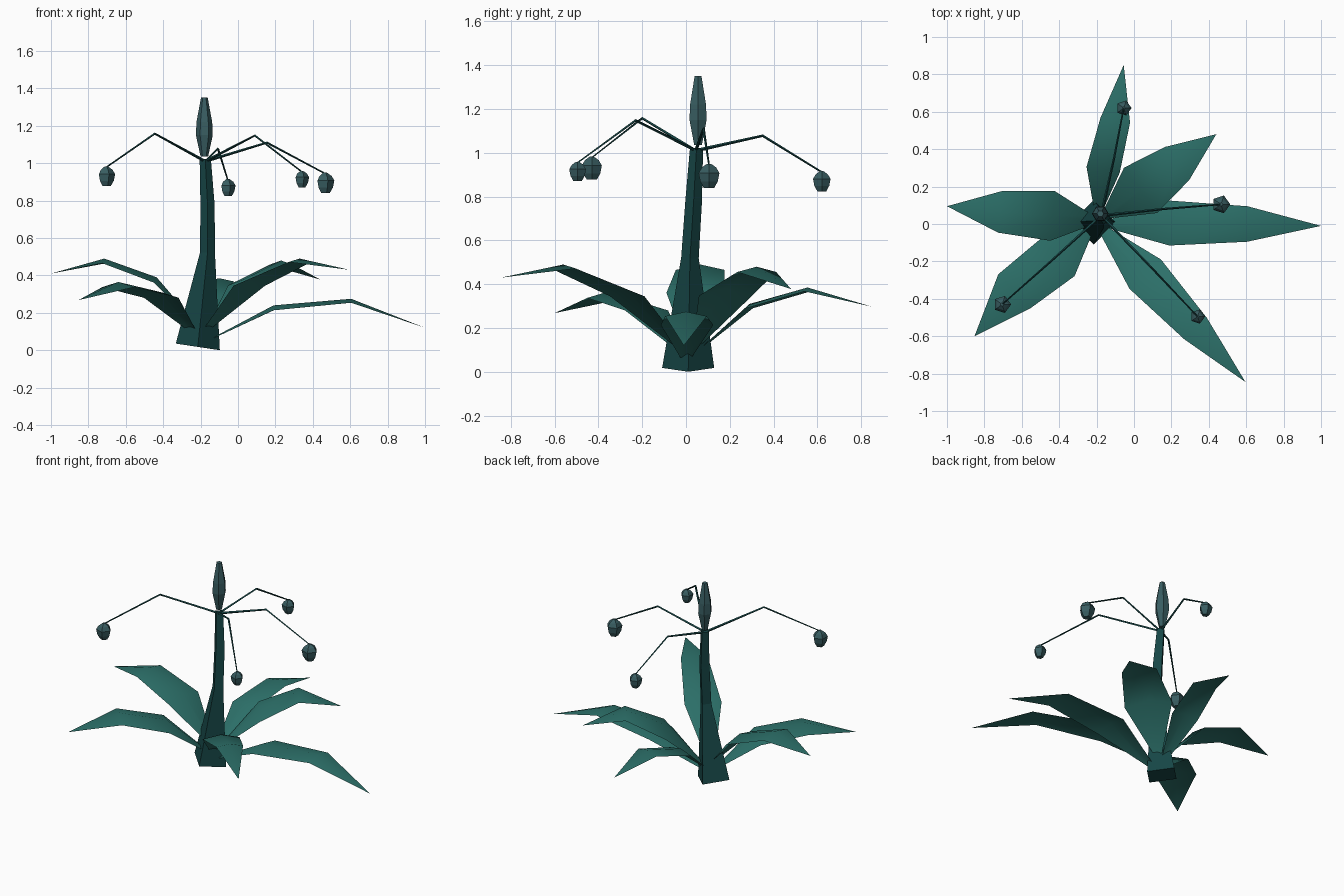
import bpy, bmesh, math
from mathutils import Vector

if "Cube" in bpy.data.objects:
    bpy.data.objects.remove(bpy.data.objects["Cube"])


def material(name, rgb):
    m = bpy.data.materials.new(name)
    m.diffuse_color = (*rgb, 1)
    m.use_nodes = True
    m.node_tree.nodes["Principled BSDF"].inputs["Base Color"].default_value = m.diffuse_color
    return m


LEAF = material("leaf_green", (0.025, 0.16, 0.14))
STEM = material("stem_green", (0.008, 0.06, 0.06))
BUD = material("bud_grey_green", (0.04, 0.11, 0.12))


def finish(bm, name, mat, smooth=False):
    me = bpy.data.meshes.new(name)
    bm.to_mesh(me)
    bm.free()
    me.materials.append(mat)
    for p in me.polygons:
        p.use_smooth = smooth
    ob = bpy.data.objects.new(name, me)
    bpy.context.collection.objects.link(ob)
    return ob


def loft(name, path, radii, sides, mat, first=None, smooth=False):
    """Closed tube of polygon rings along a path."""
    pts = [Vector(p) for p in path]
    span = (pts[-1] - pts[0]).normalized()
    ref = Vector((0, 1, 0)) if abs(span.y) < 0.8 else Vector((1, 0, 0))
    bm = bmesh.new()
    rings = []
    for i, (p, r) in enumerate(zip(pts, radii)):
        t = (pts[min(i + 1, len(pts) - 1)] - pts[max(i - 1, 0)]).normalized()
        if i == 0 and first:
            t = Vector(first).normalized()
        u = ref.cross(t).normalized()
        v = t.cross(u)
        ring = []
        for k in range(sides):
            a = math.tau * k / sides
            ring.append(bm.verts.new(p + r * (math.cos(a) * u + math.sin(a) * v)))
        rings.append(ring)
    for a, b in zip(rings, rings[1:]):
        for k in range(sides):
            n = (k + 1) % sides
            bm.faces.new((a[k], a[n], b[n], b[k]))
    bm.faces.new(rings[0][::-1])
    bm.faces.new(rings[-1])
    bmesh.ops.recalc_face_normals(bm, faces=bm.faces)
    return finish(bm, name, mat, smooth)


def leaf(name, base, inner, outer, tip, w1, w2):
    """Arched leaf folded along a raised midrib, ending in a point."""
    mids = [Vector(p) for p in (base, inner, outer)]
    tip = Vector(tip)
    d = (tip - mids[0])
    side = Vector((-d.y, d.x, 0)).normalized()
    bm = bmesh.new()
    rows = []
    for m, w in zip(mids, (0.025, w1, w2)):
        drop = Vector((0, 0, -0.22 * w))
        rows.append([bm.verts.new(m - side * w + drop), bm.verts.new(m),
                     bm.verts.new(m + side * w + drop)])
    end = bm.verts.new(tip)
    for a, b in zip(rows, rows[1:]):
        for k in range(2):
            bm.faces.new((a[k], b[k], b[k + 1], a[k + 1]))
    for k in range(2):
        bm.faces.new((rows[-1][k], end, rows[-1][k + 1]))
    return finish(bm, name, LEAF, True)


# Stem: four sided, leaning, with a slanted foot
loft("stem", [(-0.215, 0.01, 0.018), (-0.163, 0.018, 0.52),
              (-0.163, 0.035, 0.78), (-0.175, 0.048, 1.02)],
     [0.119, 0.04, 0.038, 0.03], 4, STEM, first=(0.15, 0, 1))

# Tall bud on top of the stem
loft("top_bud", [(-0.18, 0.055, z) for z in (1.035, 1.15, 1.22, 1.35)],
     [0.02, 0.045, 0.042, 0.018], 6, BUD)

# Leaves: base, inner midrib, outer midrib, tip, half widths
leaves = [
    ((-0.13, 0.0, 0.07), (0.19, 0.005, 0.24), (0.605, 0.0, 0.275), (1.0, -0.01, 0.12), 0.12, 0.095),
    ((-0.22, 0.02, 0.14), (-0.435, 0.043, 0.39), (-0.715, 0.065, 0.49), (-1.0, 0.095, 0.41), 0.133, 0.112),
    ((-0.19, 0.08, 0.12), (-0.165, 0.29, 0.31), (-0.10, 0.555, 0.385), (-0.055, 0.85, 0.297), 0.09, 0.08),
    ((-0.15, 0.05, 0.13), (0.035, 0.18, 0.38), (0.23, 0.323, 0.48), (0.44, 0.48, 0.378), 0.15, 0.11),
    ((-0.165, -0.03, 0.12), (0.06, -0.268, 0.37), (0.33, -0.56, 0.49), (0.596, -0.845, 0.43), 0.115, 0.083),
    ((-0.235, -0.02, 0.10), (-0.41, -0.18, 0.31), (-0.64, -0.36, 0.365), (-0.853, -0.60, 0.268), 0.135, 0.125),
]
for i, spec in enumerate(leaves, 1):
    leaf(f"leaf_{i}", *spec)

# Bent stalks, each with a small hanging bud: knee, bud centre, bud radius
hanging = [
    ((-0.445, -0.20, 1.158), (-0.705, -0.43, 0.93), 0.048),
    ((0.09, -0.23, 1.148), (0.34, -0.495, 0.915), 0.04),
    ((0.155, 0.08, 1.11), (0.465, 0.105, 0.895), 0.05),
    ((-0.107, 0.35, 1.078), (-0.055, 0.62, 0.87), 0.042),
]
for i, (knee, c, r) in enumerate(hanging, 1):
    x, y, z = c
    loft(f"stalk_{i}", [(-0.175, 0.045, 1.01), knee, (x, y, z + r)],
         [0.008, 0.006, 0.004], 4, STEM)
    loft(f"hanging_bud_{i}",
         [(x, y, z + h * r) for h in (-1.1, -0.5, 0.25, 0.75, 1.1)],
         [r * f for f in (0.5, 0.85, 1.0, 0.7, 0.2)], 5, BUD)
